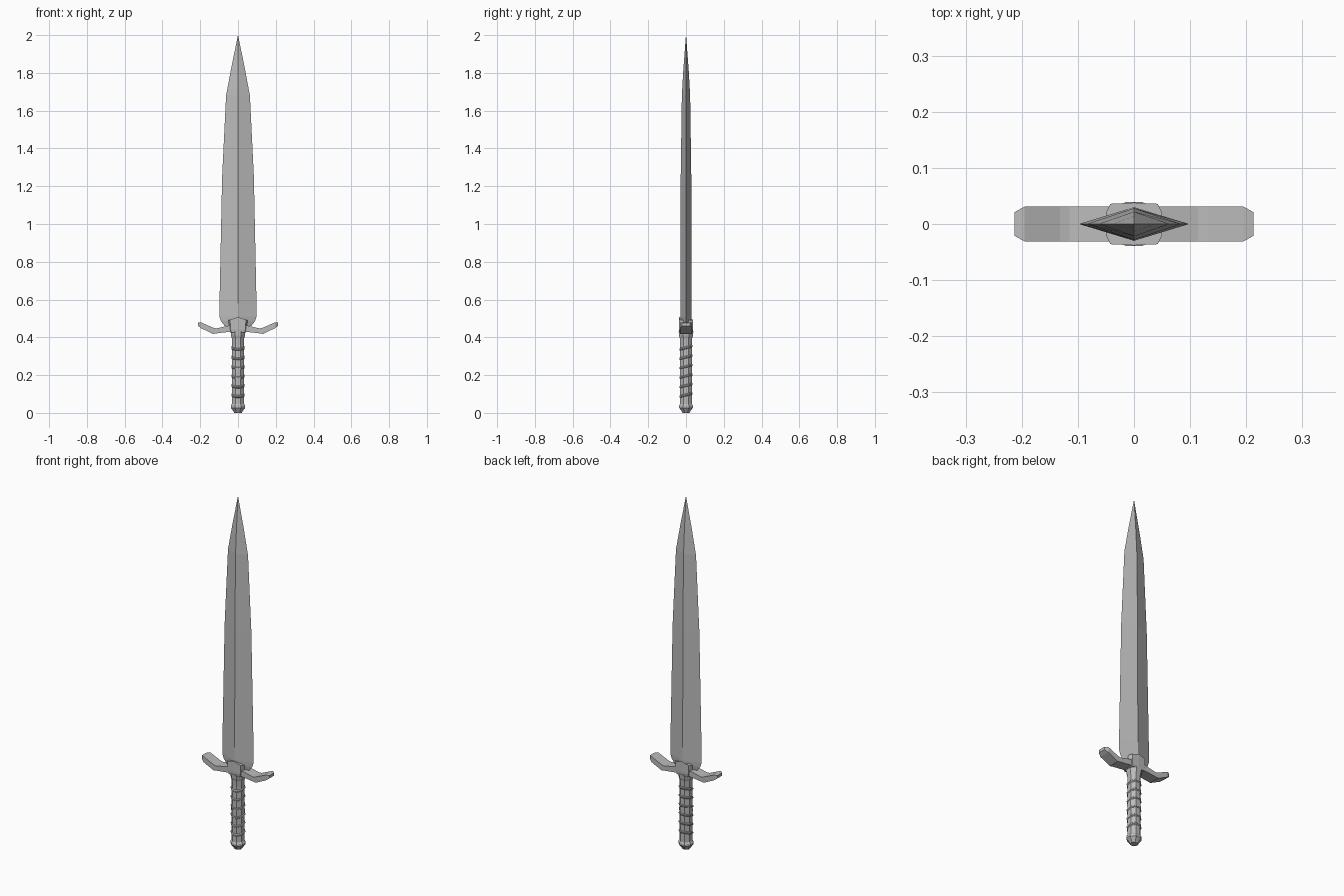
import bpy, bmesh, math

if "Cube" in bpy.data.objects:
    bpy.data.objects.remove(bpy.data.objects["Cube"])

steel = bpy.data.materials.new("grey steel")
steel.diffuse_color = (0.5, 0.5, 0.5, 1)
steel.use_nodes = True
steel.node_tree.nodes["Principled BSDF"].inputs["Base Color"].default_value = steel.diffuse_color


def loft(name, rings):
    """Skin a stack of equal-count rings and cap both ends."""
    bm = bmesh.new()
    rows = [[bm.verts.new(p) for p in ring] for ring in rings]
    n = len(rows[0])
    for a, b in zip(rows, rows[1:]):
        for i in range(n):
            j = (i + 1) % n
            bm.faces.new((a[i], a[j], b[j], b[i]))
    bm.faces.new(rows[0][::-1])
    bm.faces.new(rows[-1])
    bmesh.ops.remove_doubles(bm, verts=bm.verts, dist=1e-5)
    bmesh.ops.recalc_face_normals(bm, faces=bm.faces)
    me = bpy.data.meshes.new(name)
    bm.to_mesh(me)
    bm.free()
    me.materials.append(steel)
    ob = bpy.data.objects.new(name, me)
    bpy.context.collection.objects.link(ob)
    return ob


def octagon(rx, ry, z, tilt=0.0):
    pts = []
    for i in range(8):
        a = math.pi / 8 + i * math.pi / 4
        x, y = rx * math.cos(a) / math.cos(math.pi / 8), ry * math.sin(a) / math.cos(math.pi / 8)
        pts.append((x, y, z + tilt * y))
    return pts


# Blade: diamond section (height, half width, half thickness)
profile = [(0.46, 0.070, 0.026), (0.485, 0.090, 0.029), (0.51, 0.098, 0.030),
           (0.58, 0.098, 0.030), (1.25, 0.084, 0.028), (1.68, 0.063, 0.022),
           (1.82, 0.037, 0.014), (2.0, 0.0003, 0.0003)]
loft("blade", [[(w, 0, z), (0, t, z), (-w, 0, z), (0, -t, z)] for z, w, t in profile])

# Guard wings: bent bar, chamfered tips (x, bottom z, top z, half depth)
stations = [(0.0, 0.430, 0.468, 0.031), (0.045, 0.429, 0.463, 0.031),
            (0.115, 0.430, 0.449, 0.031), (0.132, 0.418, 0.451, 0.031),
            (0.195, 0.448, 0.479, 0.031), (0.213, 0.461, 0.477, 0.021)]
stations[2] = (0.115, 0.421, 0.447, 0.031)
for side, label in ((1, "right"), (-1, "left")):
    loft("guard_wing_" + label,
         [[(side * x, -d, b), (side * x, d, b), (side * x, d, t), (side * x, -d, t)]
          for x, b, t, d in stations])

# Guard block: faceted collar with a slightly peaked top
plan = [(0.050, 0.020), (0.042, 0.036), (0, 0.038), (-0.042, 0.036), (-0.050, 0.020),
        (-0.050, -0.020), (-0.042, -0.036), (0, -0.038), (0.042, -0.036), (0.050, -0.020)]
loft("guard_block", [
    [(x * 0.84, y * 0.95, 0.425) for x, y in plan],
    [(x * 0.94, y, 0.445) for x, y in plan],
    [(x, y, 0.507 - 0.32 * abs(x)) for x, y in plan]])

# Grip: eight-sided shaft flaring under the guard
loft("grip", [octagon(r, r, z) for z, r in
              ((0.03, 0.032), (0.09, 0.031), (0.22, 0.033), (0.36, 0.031),
               (0.395, 0.033), (0.41, 0.037), (0.432, 0.039))])

# Grip bindings: thin slanted bands
for k in range(6):
    z = 0.095 + k * 0.05
    loft("grip_band_%d" % (k + 1),
         [octagon(r, r, z + dz, 0.25) for dz, r in
          ((-0.007, 0.0315), (-0.003, 0.0355), (0.003, 0.0355), (0.007, 0.0315))])

# Pommel: short faceted cap
loft("pommel", [octagon(r, r * 0.95, z) for z, r in
                ((0.0, 0.020), (0.008, 0.024), (0.027, 0.038), (0.039, 0.038), (0.048, 0.032))])
